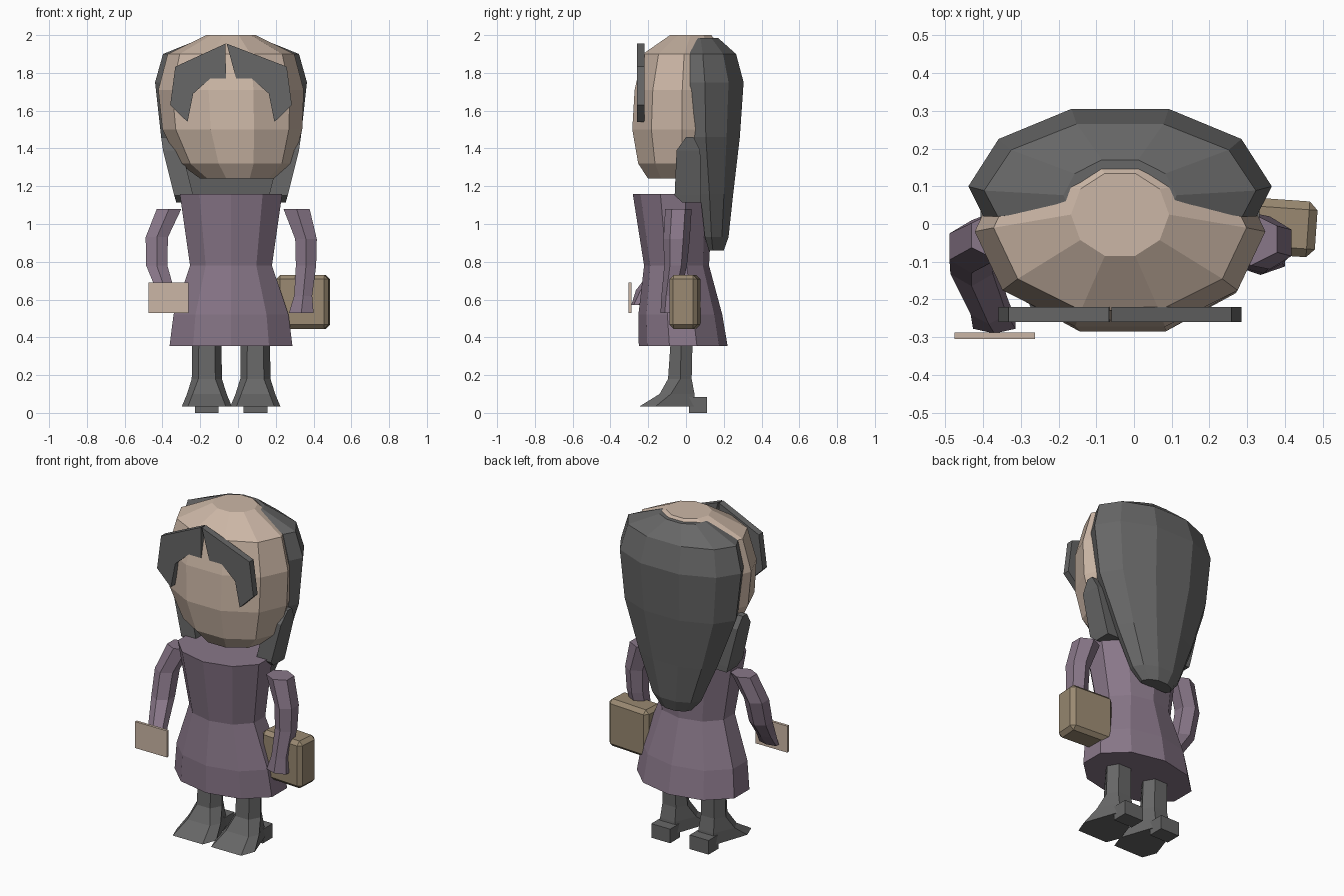
import bpy, bmesh, math
from mathutils import Vector


def material(name, rgb):
    m = bpy.data.materials.new(name)
    m.diffuse_color = (*rgb, 1)
    return m


SKIN = material("skin", (0.60, 0.47, 0.38))
GREY = material("dark grey", (0.135, 0.135, 0.135))
PURPLE = material("dusty purple", (0.25, 0.185, 0.25))
TAN = material("tan leather", (0.32, 0.25, 0.165))
CX = -0.037  # mirror axis of the figure


def loft(name, rings, mat):
    """Skin a stack of equal-length point rings and cap both ends."""
    bm = bmesh.new()
    loops = [[bm.verts.new(p) for p in r] for r in rings]
    n = len(loops[0])
    for a, b in zip(loops, loops[1:]):
        for i in range(n):
            j = (i + 1) % n
            bm.faces.new((a[i], a[j], b[j], b[i]))
    bm.faces.new(loops[0])
    bm.faces.new(loops[-1])
    bmesh.ops.recalc_face_normals(bm, faces=bm.faces)
    me = bpy.data.meshes.new(name)
    bm.to_mesh(me)
    bm.free()
    me.materials.append(mat)
    ob = bpy.data.objects.new(name, me)
    bpy.context.collection.objects.link(ob)
    return ob


def ring(z, cx, cy, rx, ry, n, turn=0.0):
    """Elliptical polygon; turn 0 puts a corner at the front."""
    return [(cx + rx * math.sin(a), cy - ry * math.cos(a), z)
            for a in (2 * math.pi * (i + turn) / n for i in range(n))]


def box(name, lo, hi, mat, bevel=0.0, turn=0.0):
    c = (Vector(lo) + Vector(hi)) / 2
    h = (Vector(hi) - Vector(lo)) / 2
    sq = [(-h.x, -h.y), (h.x, -h.y), (h.x, h.y), (-h.x, h.y)]
    ob = loft(name, [[(x, y, z) for x, y in sq] for z in (-h.z, h.z)], mat)
    ob.location = c
    ob.rotation_euler.z = turn
    if bevel:
        mod = ob.modifiers.new("bevel", 'BEVEL')
        mod.width, mod.segments = bevel, 1
    return ob


# Head: ten-sided, flat at the front
loft("head", [ring(*r, 10, 0.5) for r in (
    (1.24, 0.0, -0.02, 0.20, 0.19),
    (1.32, -0.01, -0.02, 0.30, 0.245),
    (1.50, -0.03, -0.02, 0.37, 0.278),
    (1.71, -0.037, -0.02, 0.385, 0.265),
    (1.90, -0.037, -0.01, 0.335, 0.23),
    (2.00, -0.037, 0.025, 0.13, 0.115))], SKIN)

# Long hair: half-round section tapering down the back
HALF = [(-0.9, 0), (-1, 0.28), (-0.8, 0.72), (-0.32, 1),
        (0.32, 1), (0.8, 0.72), (1, 0.28), (0.9, 0)]
loft("long_hair", [[(CX + u * w, yf + v * (yb - yf), z) for u, v in HALF]
                   for z, w, yf, yb in (
    (0.86, 0.10, 0.12, 0.20),
    (0.93, 0.16, 0.10, 0.225),
    (1.16, 0.26, 0.075, 0.25),
    (1.46, 0.37, 0.035, 0.285),
    (1.75, 0.402, 0.02, 0.305),
    (1.90, 0.36, 0.02, 0.265),
    (1.985, 0.15, 0.04, 0.17))], GREY)

# Fringe plates and side locks, mirrored about the figure axis
FRINGE = [(0.022, 1.955), (0.027, 1.77), (0.11, 1.77), (0.20, 1.69),
          (0.23, 1.54), (0.322, 1.63), (0.295, 1.833)]
for s, side in ((-1, "left"), (1, "right")):
    outline = [(CX - 0.026 + s * 0.003, 1.955)] + [(CX + s * x, z) for x, z in FRINGE[1:]]
    loft("fringe_" + side,
         [[(x, y, z) for x, z in outline] for y in (-0.26, -0.22)], GREY)
    loft("side_lock_" + side,
         [[(CX + s * (x + dx), y, z) for dx, y in
           ((-0.05, y0), (0.05, y0), (0.05, y1), (-0.05, y1))]
          for z, x, y0, y1 in ((1.115, 0.24, -0.02, 0.08), (1.15, 0.25, -0.06, 0.08),
                               (1.39, 0.31, -0.05, 0.075), (1.46, 0.32, 0.0, 0.04))], GREY)

# Coat dress
loft("dress", [ring(*r, 10) for r in (
    (0.355, CX, -0.015, 0.342, 0.235),
    (0.52, CX, -0.03, 0.32, 0.222),
    (0.78, CX, -0.05, 0.228, 0.172),
    (1.16, CX, -0.07, 0.285, 0.212))], PURPLE)

# Arms: one reaching forward, one hanging by the bag
loft("left_arm", [ring(*r, 6) for r in (
    (0.57, -0.37, -0.265, 0.065, 0.025),
    (0.65, -0.385, -0.215, 0.055, 0.05),
    (0.78, -0.43, -0.10, 0.065, 0.065),
    (0.93, -0.43, -0.06, 0.068, 0.07),
    (1.08, -0.365, -0.03, 0.075, 0.065))], PURPLE)
loft("right_arm", [ring(*r, 6) for r in (
    (0.53, 0.335, -0.09, 0.075, 0.045),
    (0.62, 0.345, -0.08, 0.055, 0.05),
    (0.78, 0.36, -0.055, 0.062, 0.06),
    (0.92, 0.36, -0.05, 0.066, 0.07),
    (1.08, 0.31, -0.04, 0.08, 0.07))], PURPLE)

# Carried things
box("card", (-0.475, -0.304, 0.53), (-0.262, -0.288, 0.69), SKIN)
box("bag", (0.205, -0.08, 0.445), (0.483, 0.068, 0.73), TAN, 0.022, math.radians(-4))

# Legs with splayed shoes and square heels
for cx, side in ((-0.165, "left"), (0.092, "right")):
    loft("leg_" + side, [[(cx + x, y, z) for x, y in
                          ((-a, y0), (a, y0), (b, ym), (c, y1), (-c, y1), (-b, ym))]
                         for z, a, b, c, y0, ym, y1 in (
        (0.035, 0.10, 0.132, 0.06, -0.245, -0.16, 0.05),
        (0.10, 0.075, 0.105, 0.05, -0.14, -0.08, 0.045),
        (0.18, 0.045, 0.080, 0.045, -0.095, -0.03, 0.03),
        (0.40, 0.042, 0.077, 0.042, -0.08, -0.025, 0.035))], GREY)
    box("heel_" + side, (cx - 0.063, 0.015, 0), (cx + 0.063, 0.11, 0.085), GREY)
